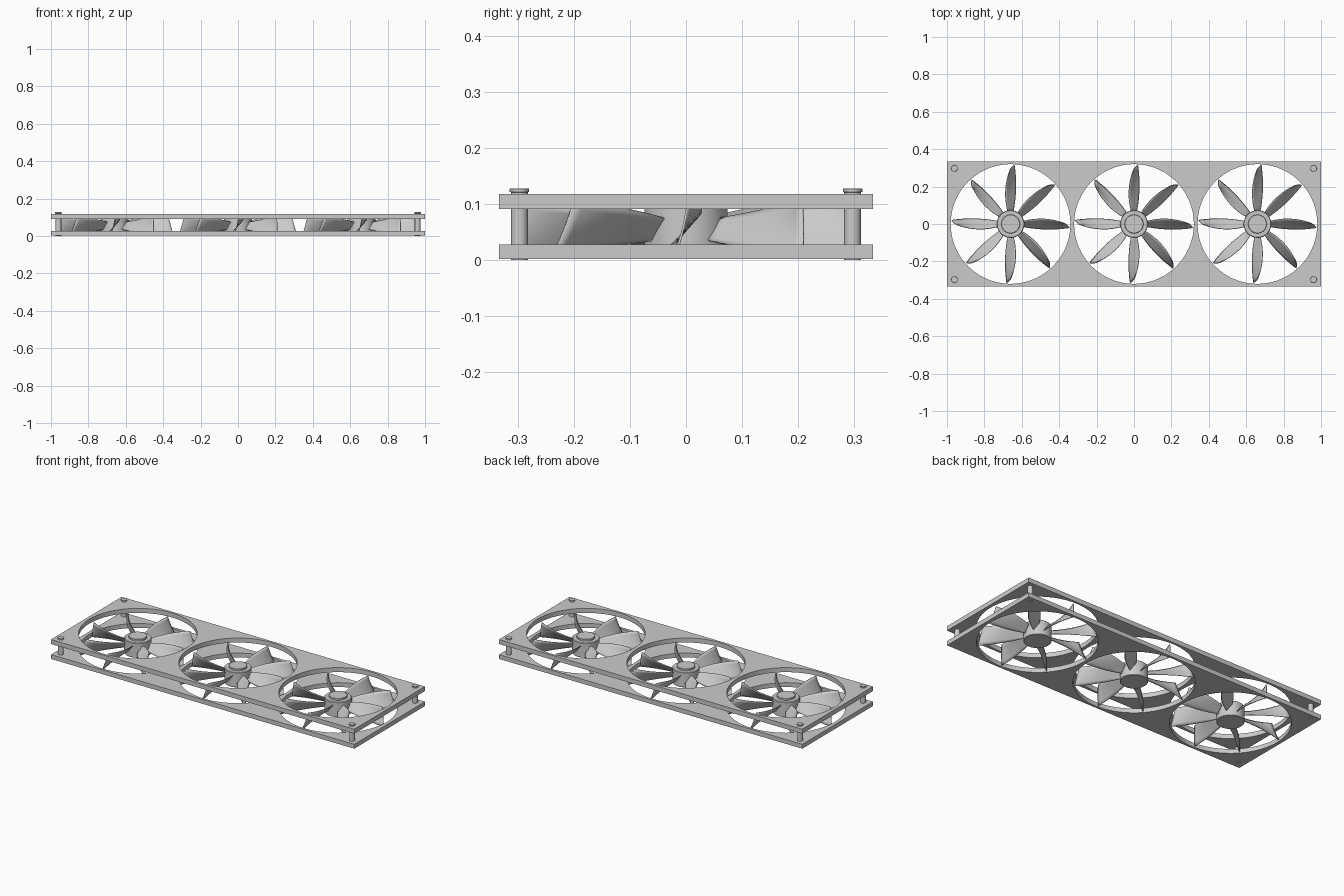
import bpy, bmesh, math

if "Cube" in bpy.data.objects:
    bpy.data.objects.remove(bpy.data.objects["Cube"])

FANS = (-0.66, 0.0, 0.66)
HOLE_R = 0.32


def add_object(name, data):
    obj = bpy.data.objects.new(name, data)
    bpy.context.collection.objects.link(obj)
    return obj


def select_only(obj):
    bpy.ops.object.select_all(action='DESELECT')
    obj.select_set(True)
    bpy.context.view_layer.objects.active = obj


def smooth(obj):
    select_only(obj)
    bpy.ops.object.shade_smooth_by_angle(angle=math.radians(35))


def lathe(name, profile, loc, sides):
    """Closed solid of revolution from (radius, z) points, bottom to top."""
    bm = bmesh.new()
    rings = []
    for r, z in profile:
        rings.append([bm.verts.new((r * math.cos(2 * math.pi * i / sides),
                                    r * math.sin(2 * math.pi * i / sides), z))
                      for i in range(sides)])
    for a, b in zip(rings, rings[1:]):
        for i in range(sides):
            j = (i + 1) % sides
            bm.faces.new((a[i], a[j], b[j], b[i]))
    bm.faces.new(rings[0][::-1])
    bm.faces.new(rings[-1])
    me = bpy.data.meshes.new(name)
    bm.to_mesh(me)
    bm.free()
    obj = add_object(name, me)
    obj.location = loc
    smooth(obj)
    return obj


def plate(name, z0, z1):
    """Rectangular plate with three round openings."""
    cu = bpy.data.curves.new(name, 'CURVE')
    cu.dimensions = '2D'
    cu.fill_mode = 'BOTH'
    cu.extrude = (z1 - z0) / 2
    loops = [[(-1, -.333), (1, -.333), (1, .333), (-1, .333)]]
    for cx in FANS:
        loops.append([(cx + HOLE_R * math.cos(2 * math.pi * i / 72),
                       HOLE_R * math.sin(2 * math.pi * i / 72)) for i in range(72)])
    for pts in loops:
        sp = cu.splines.new('POLY')
        sp.points.add(len(pts) - 1)
        for p, (x, y) in zip(sp.points, pts):
            p.co = (x, y, 0, 1)
        sp.use_cyclic_u = True
    obj = add_object(name, cu)
    obj.location.z = (z0 + z1) / 2
    select_only(obj)
    bpy.ops.object.convert(target='MESH')
    smooth(bpy.context.view_layer.objects.active)


def quad(a, b, c, s):
    """Smooth value passing through a, b, c at s = 0, 0.5, 1."""
    return a * (1 - s) * (1 - 2 * s) + 4 * b * s * (1 - s) + c * s * (2 * s - 1)


def blade_point(s, v):
    """Point on the twisted blade: s runs root to tip, v low to high edge."""
    low = (0.065 + 0.250 * s, quad(-.014, -.028, -.020, s), 0.036 - 0.030 * s)
    high = (0.065 + 0.222 * s, quad(.014, .027, .004, s), 0.074 + 0.034 * s)
    x, y, z = [a + (b - a) * v for a, b in zip(low, high)]
    return x, y + 0.012 * s * v * (1 - v), z


def blade_mesh():
    bm = bmesh.new()
    n, m = 12, 6
    g = [[bm.verts.new(blade_point(i / n, j / m)) for j in range(m + 1)]
         for i in range(n + 1)]
    for i in range(n):
        for j in range(m):
            bm.faces.new((g[i][j], g[i + 1][j], g[i + 1][j + 1], g[i][j + 1]))
    me = bpy.data.meshes.new("fan_blade")
    bm.to_mesh(me)
    bm.free()
    return me


# Frame plates
plate("bottom_plate", 0.002, 0.028)
plate("top_plate", 0.091, 0.118)

# Corner posts with screw heads
for x in (-0.96, 0.96):
    for y in (-0.297, 0.297):
        lathe("corner_post",
              [(.015, 0), (.015, .118), (.015, .121), (.0175, .122), (.0175, .127), (.0165, .128)],
              (x, y, 0), 24)

# Fans: stepped hub and eight twisted blades
blade = blade_mesh()
for cx in FANS:
    lathe("fan_hub",
          [(.072, .006), (.074, .008), (.074, .092), (.071, .095),
           (.050, .095), (.050, .104), (.048, .106)], (cx, 0, 0), 48)
    for k in range(8):
        obj = add_object("fan_blade", blade)
        obj.location.x = cx
        obj.rotation_euler.z = k * math.pi / 4
        mod = obj.modifiers.new("thickness", 'SOLIDIFY')
        mod.thickness = 0.004
        mod.offset = 0
        smooth(obj)
